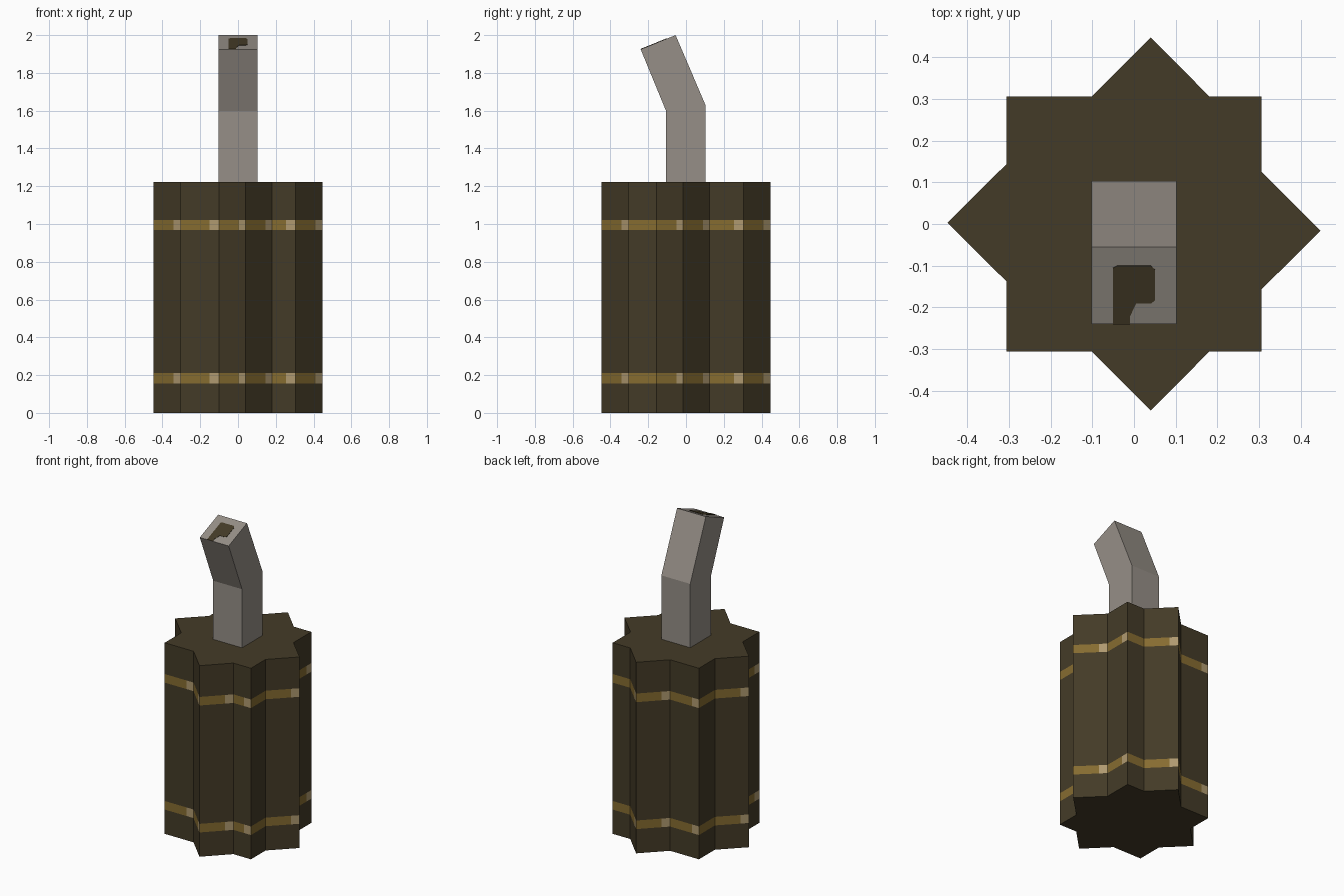
import bpy, bmesh, math
from mathutils import Matrix, Vector

if "Cube" in bpy.data.objects:
    bpy.data.objects.remove(bpy.data.objects["Cube"])


def material(name, r, g, b):
    m = bpy.data.materials.new(name)
    lin = [((c / 255 + 0.055) / 1.055) ** 2.4 for c in (r, g, b)]
    m.diffuse_color = (*lin, 1)
    m.use_nodes = True
    m.node_tree.nodes["Principled BSDF"].inputs["Base Color"].default_value = m.diffuse_color
    return m


BROWN = material("dark brown", 68, 59, 39)
GOLD = material("dull gold", 134, 108, 48)
PALE = material("pale tan", 176, 154, 112)
GREY = material("warm grey", 150, 143, 135)


def make_object(name, bm, mats):
    bmesh.ops.recalc_face_normals(bm, faces=bm.faces)
    me = bpy.data.meshes.new(name)
    bm.to_mesh(me)
    bm.free()
    for m in mats:
        me.materials.append(m)
    ob = bpy.data.objects.new(name, me)
    bpy.context.collection.objects.link(ob)
    return ob


def extrude_polygon(name, points, offset, mat):
    """Prism from a planar polygon swept along an offset vector."""
    bm = bmesh.new()
    face = bm.faces.new([bm.verts.new(p) for p in points])
    ext = bmesh.ops.extrude_face_region(bm, geom=[face], use_keep_orig=True)
    moved = [v for v in ext["geom"] if isinstance(v, bmesh.types.BMVert)]
    bmesh.ops.translate(bm, verts=moved, vec=offset)
    return make_object(name, bm, [mat])


# Barrel: eight-pointed outline, one square side plus one point per quarter turn
H, TIP, HALF = 0.305, 0.447, 0.141
corners = []
for i, c in enumerate((0.04, -0.016, -0.04, -0.003)):
    turn = Matrix.Rotation(i * math.pi / 2, 2)
    for p in ((-H, -H), (c - HALF, -H), (c, -TIP), (c + HALF, -H)):
        corners.append(turn @ Vector(p))

# Each wall ends in a short stud strip, where the bands turn pale
outline = []
for k, a in enumerate(corners):
    b = corners[(k + 1) % len(corners)]
    outline.append((a, False))
    if k % 4 or k == 0:
        outline.append((b + (a - b).normalized() * 0.05, True))

levels = (0, 0.155, 0.21, 0.967, 1.022, 1.222)
bm = bmesh.new()
rings = [[bm.verts.new((p.x, p.y, z)) for p, _ in outline] for z in levels]
n = len(outline)
for j in range(len(levels) - 1):
    for i in range(n):
        k = (i + 1) % n
        f = bm.faces.new((rings[j][i], rings[j][k], rings[j + 1][k], rings[j + 1][i]))
        if j in (1, 3):  # band heights
            f.material_index = 2 if outline[i][1] else 1
bm.faces.new(rings[0][::-1])
bm.faces.new(rings[-1])
make_object("barrel", bm, [BROWN, GOLD, PALE])

# Bent wick: side profile swept across x
W = 0.102
low, high = Vector((0, -0.24, 1.925)), Vector((0, -0.055, 2.0))
side = [(-0.105, 1.2), (0.103, 1.2), (0.103, 1.63), high.yz, low.yz, (-0.105, 1.597)]
extrude_polygon("wick", [(-W, y, z) for y, z in side], (2 * W, 0, 0), GREY)

# Dark burnt mark on the sloping wick end
mark = [(-0.05, 0), (-0.01, 0), (-0.01, 0.1), (0.005, 0.27), (0.04, 0.27), (0.05, 0.31),
        (0.05, 0.71), (0.04, 0.76), (-0.04, 0.76), (-0.05, 0.73)]
slope = high - low
normal = Vector((1, 0, 0)).cross(slope).normalized()
extrude_polygon("wick_mark", [low + slope * t + Vector((x, 0, 0)) for x, t in mark],
                normal * 0.002, BROWN)
